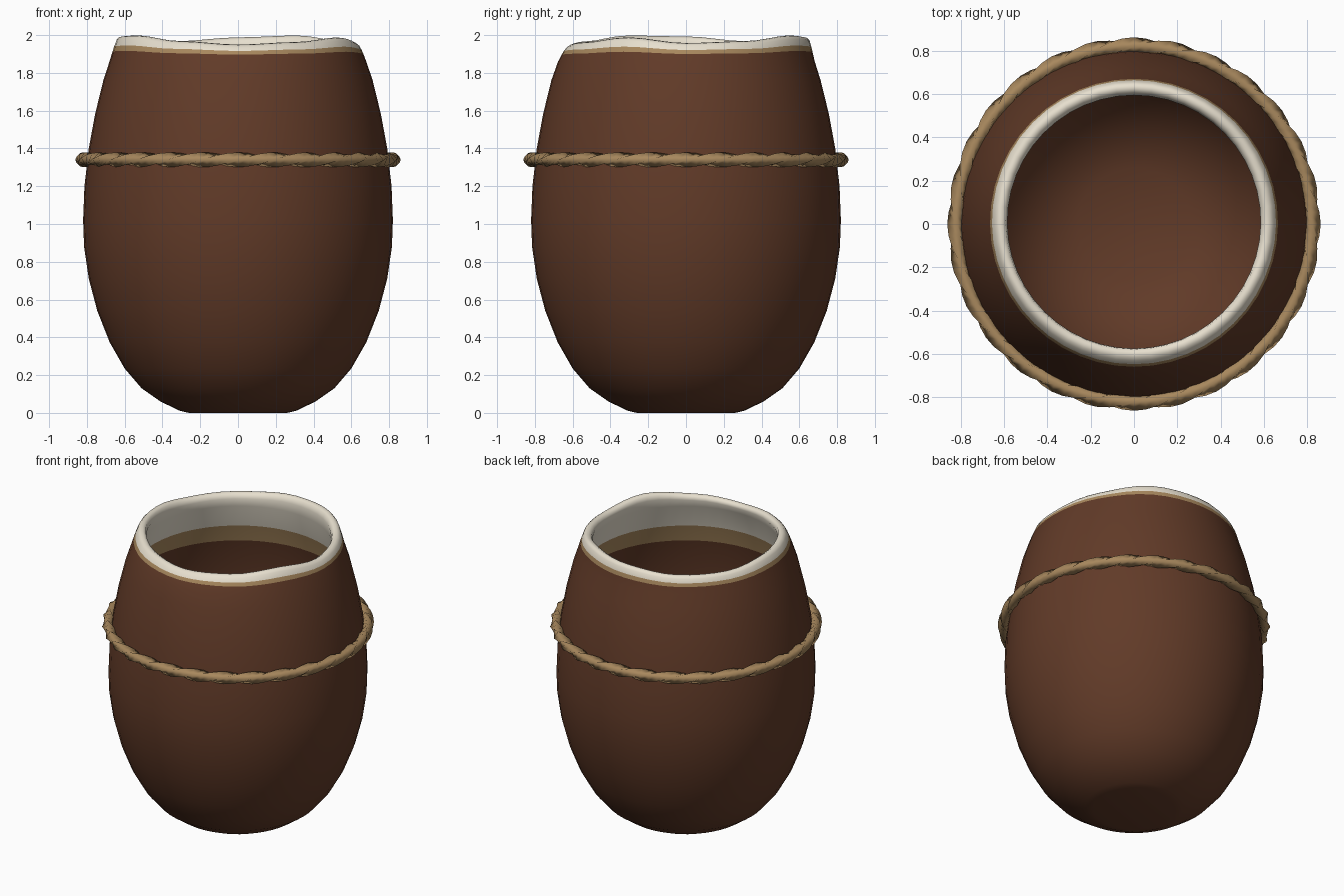
import bpy, bmesh, math

if "Cube" in bpy.data.objects:
    bpy.data.objects.remove(bpy.data.objects["Cube"])


def material(name, rgb):
    m = bpy.data.materials.new(name)
    m.diffuse_color = (*rgb, 1)
    m.use_nodes = True
    m.node_tree.nodes["Principled BSDF"].inputs["Base Color"].default_value = m.diffuse_color
    return m


BROWN = material("brown husk", (0.12, 0.043, 0.021))
TAN = material("tan fibre", (0.39, 0.245, 0.11))
CREAM = material("cream flesh", (0.80, 0.74, 0.62))

# Uneven rim height, every 30 degrees counterclockwise from +x
RIM = [1.955, 1.965, 1.995, 1.985, 1.965, 1.965, 1.99, 1.995, 1.965, 1.947, 1.96, 1.985]


def rim_offset(a):
    t = (a / math.tau * len(RIM)) % len(RIM)
    i = int(t)
    f = t - i
    f = f * f * (3 - 2 * f)
    return RIM[i] * (1 - f) + RIM[(i + 1) % len(RIM)] * f - 1.975


def finish(bm, name, mats, angle):
    bmesh.ops.recalc_face_normals(bm, faces=bm.faces)
    me = bpy.data.meshes.new(name)
    bm.to_mesh(me)
    bm.free()
    for m in mats:
        me.materials.append(m)
    ob = bpy.data.objects.new(name, me)
    bpy.context.collection.objects.link(ob)
    bpy.ops.object.select_all(action='DESELECT')
    ob.select_set(True)
    bpy.context.view_layer.objects.active = ob
    bpy.ops.object.shade_smooth_by_angle(angle=math.radians(angle))
    return ob


# Shell profile: radius, height, share of rim waviness, colour of the band above/after
B, T, C = 0, 1, 2
PROFILE = [
    (0.26, 0.00, 0, B), (0.31, 0.012, 0, B), (0.41, 0.06, 0, B), (0.51, 0.13, 0, B),
    (0.60, 0.235, 0, B), (0.68, 0.375, 0, B), (0.745, 0.54, 0, B), (0.79, 0.71, 0, B),
    (0.815, 0.88, 0, B), (0.82, 1.02, 0, B), (0.813, 1.2, 0, B), (0.79, 1.40, 0, B),
    (0.757, 1.58, 0, B), (0.713, 1.76, 0, B), (0.68, 1.86, 0.1, B),
    (0.664, 1.908, 0.4, T), (0.655, 1.933, 0.6, C), (0.642, 1.962, 0.9, C),
    (0.628, 1.975, 1, C), (0.61, 1.978, 1, C), (0.592, 1.967, 1, C), (0.584, 1.94, 0.7, C),
    (0.60, 1.88, 0.1, C), (0.65, 1.72, 0, T), (0.685, 1.60, 0, B),
    (0.73, 1.40, 0, B), (0.75, 1.2, 0, B), (0.755, 1.0, 0, B), (0.735, 0.75, 0, B),
    (0.67, 0.50, 0, B), (0.57, 0.31, 0, B), (0.43, 0.17, 0, B), (0.26, 0.09, 0, B),
]
N = 48
bm = bmesh.new()
rings = []
for r, z, w, _ in PROFILE:
    ring = []
    for k in range(N):
        a = math.tau * k / N
        rr = r + 0.014 * w * math.sin(a)
        ring.append(bm.verts.new((rr * math.cos(a), rr * math.sin(a), z + w * rim_offset(a))))
    rings.append(ring)
for i in range(len(rings) - 1):
    for k in range(N):
        j = (k + 1) % N
        f = bm.faces.new((rings[i][k], rings[i][j], rings[i + 1][j], rings[i + 1][k]))
        f.material_index = PROFILE[i][3]
bm.faces.new(rings[0][::-1])          # flat foot
bm.faces.new(rings[-1])               # inside floor
finish(bm, "coconut_cup", [BROWN, TAN, CREAM], 60)

# Twisted rope around the shell: a square section turning along the ring
SEG, SIDES, TURNS = 96, 4, 7
bm = bmesh.new()
rings = []
for k in range(SEG):
    a = math.tau * k / SEG
    ring = []
    for s in range(SIDES):
        t = math.tau * s / SIDES + a * TURNS
        r = 0.82 + 0.041 * math.cos(t)
        ring.append(bm.verts.new((r * math.cos(a), r * math.sin(a), 1.34 + 0.039 * math.sin(t))))
    rings.append(ring)
for k in range(SEG):
    n = (k + 1) % SEG
    for s in range(SIDES):
        q = (s + 1) % SIDES
        bm.faces.new((rings[k][s], rings[n][s], rings[n][q], rings[k][q]))
finish(bm, "rope_band", [TAN], 100)
